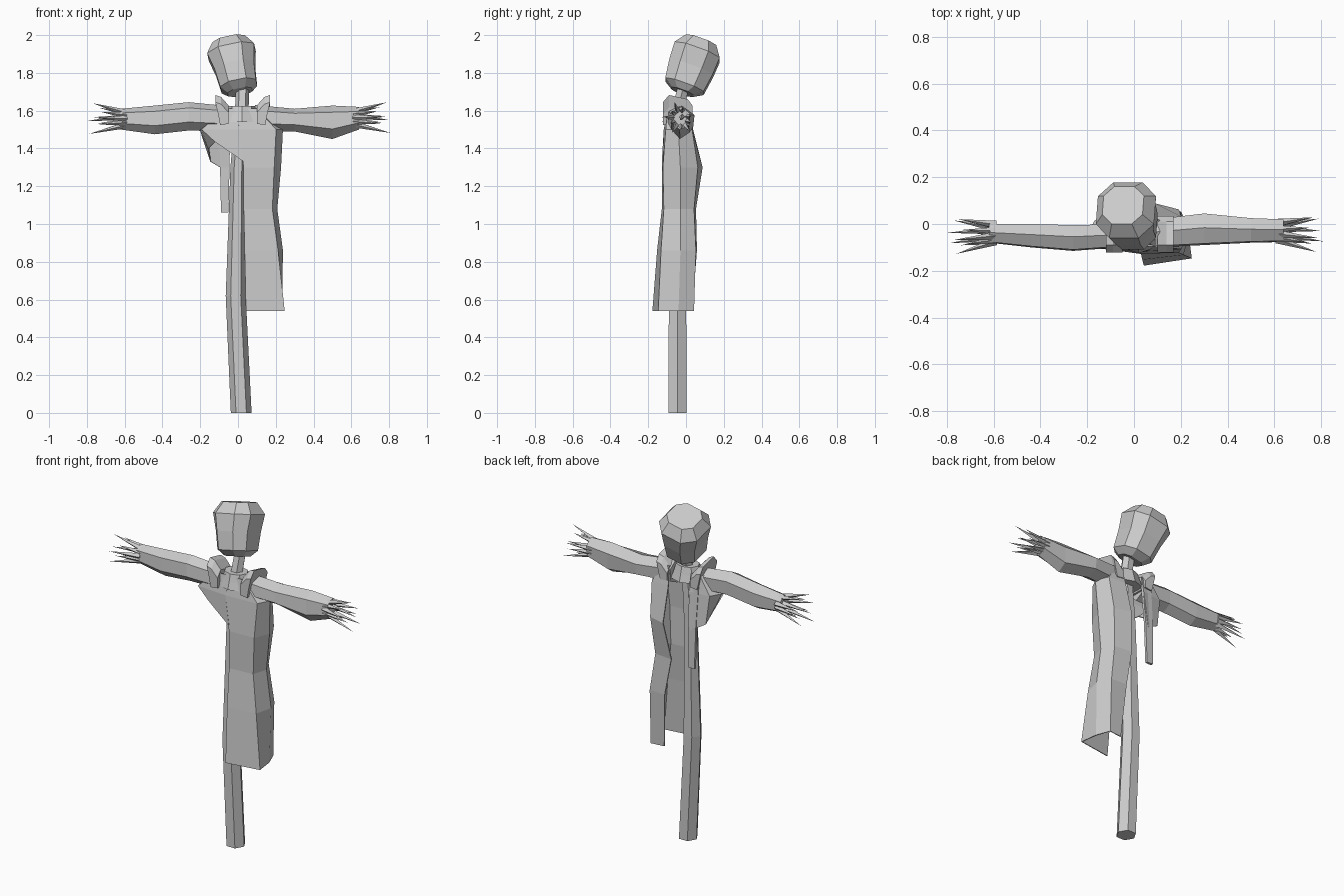
import bpy, bmesh, math
from mathutils import Vector, Matrix

if "Cube" in bpy.data.objects:
    bpy.data.objects.remove(bpy.data.objects["Cube"])


def make(name, bm, thick=0):
    bmesh.ops.recalc_face_normals(bm, faces=bm.faces)
    me = bpy.data.meshes.new(name)
    bm.to_mesh(me)
    bm.free()
    ob = bpy.data.objects.new(name, me)
    bpy.context.collection.objects.link(ob)
    if thick:
        m = ob.modifiers.new("cloth", 'SOLIDIFY')
        m.thickness = thick
        m.offset = 0
    return ob


def loft(name, rings, closed=True, thick=0):
    """Skin a list of point rings; closed rings get end caps."""
    bm = bmesh.new()
    vs = [[bm.verts.new(p) for p in r] for r in rings]
    n = len(vs[0])
    for a, b in zip(vs, vs[1:]):
        for i in range(n if closed else n - 1):
            j = (i + 1) % n
            bm.faces.new((a[i], a[j], b[j], b[i]))
    if closed:
        bm.faces.new(vs[0])
        bm.faces.new(vs[-1])
    return make(name, bm, thick)


# pole: bent hexagonal post, narrowing to the neck
def hexring(x, y, z, r):
    return [(x + r * math.cos(math.pi / 3 * k), y + r * math.sin(math.pi / 3 * k), z) for k in range(6)]


loft("pole", [hexring(*p) for p in [(.017, -.045, 0, .055), (-.012, -.045, .62, .053),
     (0, -.045, 1.3, .04), (.02, -.045, 1.6, .036), (.025, -.01, 1.74, .035)]])

# head: chamfered-square rings, tilted back and sideways
tilt = Matrix.Translation((-.018, .03, 1.832)) @ Matrix.Rotation(math.radians(-12), 4, 'Y') \
    @ Matrix.Rotation(math.radians(-20), 4, 'X')


def headring(v, hx, hy, c=.5):
    pts = [(1, -c), (1, c), (c, 1), (-c, 1), (-1, c), (-1, -c), (-c, -1), (c, -1)]
    return [tilt @ Vector((a * hx, b * hy, v)) for a, b in pts]


loft("head", [headring(-.145, .065, .06), headring(-.112, .096, .108), headring(-.01, .106, .122),
              headring(.085, .127, .127), headring(.147, .088, .085)])


# sleeves: six-sided tubes with a slight elbow
def sleeve(name, stations):
    rings = []
    for x, y0, y1, z0, z1 in stations:
        cy, cz, hy, hz = (y0 + y1) / 2, (z0 + z1) / 2, (y1 - y0) / 2, (z1 - z0) / 2
        rings.append([(x, cy + hy * a, cz + hz * b) for a, b in
                      [(1, .45), (.1, 1), (-.9, .6), (-1, -.4), (-.1, -1), (.9, -.6)]])
    loft(name, rings)


sleeve("left_sleeve", [(-.06, -.10, .0, 1.49, 1.625), (-.26, -.115, -.005, 1.495, 1.645),
                       (-.44, -.1, 0, 1.475, 1.627), (-.62, -.08, 0, 1.5, 1.61)])
sleeve("right_sleeve", [(.09, -.1, .02, 1.49, 1.63), (.3, -.09, .045, 1.49, 1.61),
                        (.5, -.08, .025, 1.45, 1.627), (.64, -.077, .02, 1.5, 1.62)])


# straw hands: fans of thin spikes
def straw(name, s, x0, y0, z0):
    bm = bmesh.new()
    lengths = [.13, .16, .11, .15, .1, .14, .12, .17, .1, .15, .12]
    for k, ln in enumerate(lengths):
        a = 2 * math.pi * k / len(lengths) + .2
        d = Vector((0, math.cos(a), math.sin(a)))
        base = Vector((s * (x0 - .03), y0, z0)) + d * .036
        tip = Vector((s * (x0 + ln), y0, z0)) + d * (.06 + .03 * (k % 2))
        if k == 1:
            base, tip = base - d * .02, Vector((s * .8, y0, z0 - .01))
        t = tip - base
        m = Matrix.Translation((base + tip) / 2) @ t.to_track_quat('Z', 'Y').to_matrix().to_4x4()
        bmesh.ops.create_cone(bm, cap_ends=True, segments=4, radius1=.017, radius2=0,
                              depth=t.length, matrix=m)
    make(name, bm)


straw("left_straw", -1, .62, -.038, 1.555)
straw("right_straw", 1, .64, -.03, 1.56)

# long coat half hanging on the right, open at centre and back
levels = [
    (1.61, [(.02, -.09), (.1, -.095), (.15, -.045), (.13, .01), (.1, .015)]),
    (1.5, [(0, -.115), (.2, -.105), (.235, -.04), (.2, .03), (.09, .035)]),
    (1.3, [(.03, -.125), (.19, -.12), (.225, -.03), (.19, .06), (.09, .085)]),
    (1.08, [(.03, -.125), (.18, -.115), (.205, -.03), (.17, .04), (.06, .05)]),
    (.86, [(.035, -.15), (.21, -.13), (.235, -.03), (.2, .05), (.1, .055)]),
    (.54, [(.042, -.175), (.245, -.145), (.23, -.04), (.2, .04), (.12, .03)])]
loft("coat_right", [[(x, y, z) for x, y in pts] for z, pts in levels], False, .006)

# torn coat half on the left
loft("coat_left", [
    [(.02, -.09, 1.61), (-.07, -.095, 1.61), (-.12, -.045, 1.6), (-.1, .01, 1.6), (-.04, .012, 1.6)],
    [(0, -.115, 1.5), (-.19, -.1, 1.5), (-.2, -.045, 1.5), (-.165, .015, 1.5), (-.04, .03, 1.5)],
    [(.03, -.125, 1.33), (-.12, -.105, 1.435), (-.155, -.045, 1.4), (-.145, .02, 1.33), (-.06, .045, 1.28)]],
    False, .006)

# ragged strip left of the back
loft("back_strip", [[(x0, y, z), (x1, y, z), (x1, y + .015, z), (x0, y + .015, z)] for x0, x1, y, z in
                    [(-.1, -.04, .01, 1.55), (-.095, -.045, .03, 1.3), (-.09, -.05, .035, 1.06)]])

# neckband around the pole
loft("neckband", [[(.02 + r * math.cos(a), -.045 + .8 * r * math.sin(a), z)
                   for a in (math.pi / 4 * k for k in range(8))]
                  for z, r in [(1.54, .1), (1.58, .085), (1.625, .07)]])

# shoulder collar flaps, each with an upturned tip
for name, s, cx in (("left_collar", -1, -.075), ("right_collar", 1, .125)):
    prof = [(-.025, 1.53), (.02, 1.525), (.03, 1.61), (.045, 1.675), (.015, 1.665), (-.025, 1.62)]
    loft(name, [[(cx + s * u, y, z + dz * (z > 1.6)) for u, z in prof]
                for y, dz in [(-.122, -.03), (-.09, .008), (.01, -.015), (.035, -.05)]])
